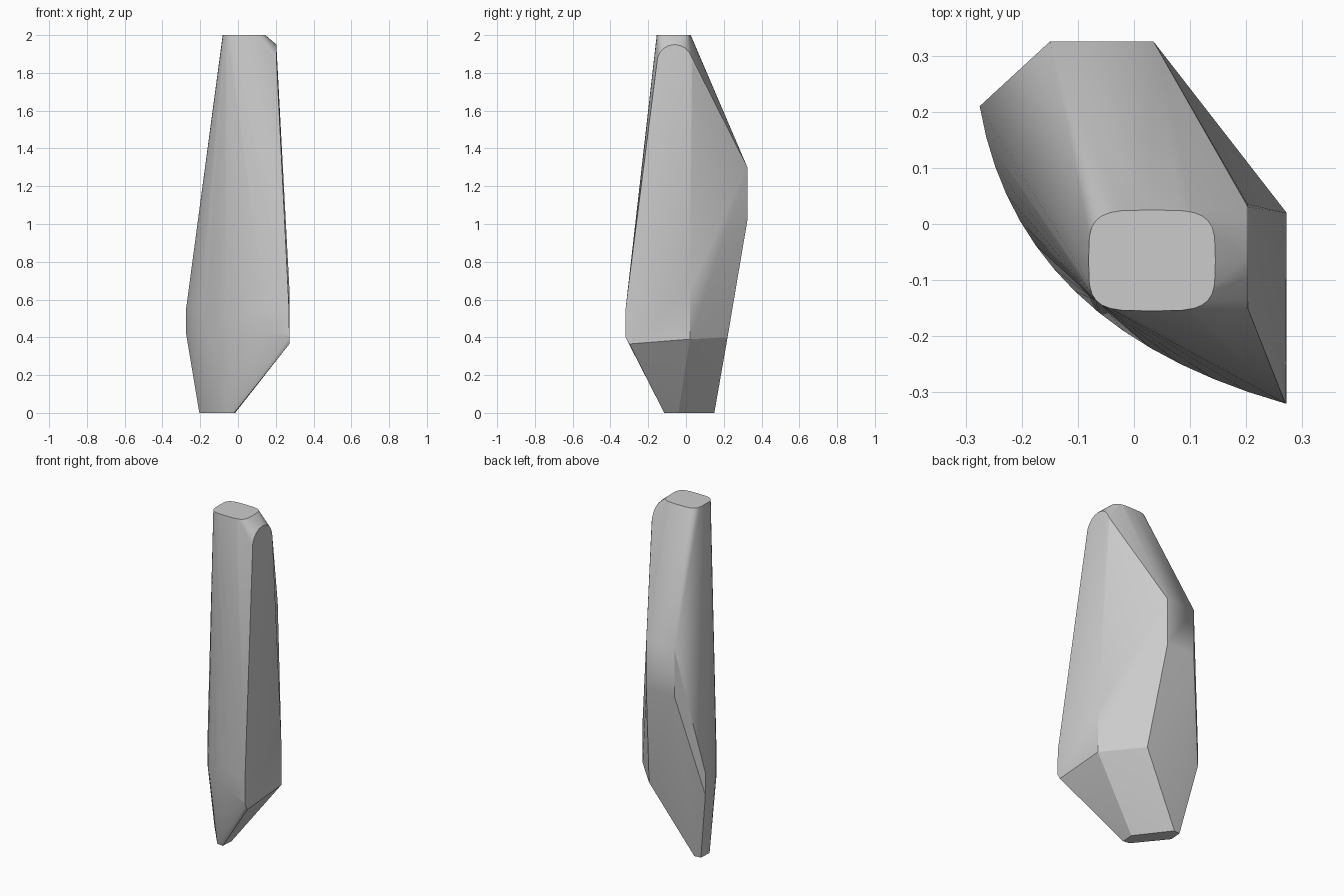
import bpy
import bmesh
import math
from mathutils import Vector

default_cube = bpy.data.objects.get("Cube")
if default_cube:
    bpy.data.objects.remove(default_cube, do_unlink=True)


def make_material(name, colour):
    material = bpy.data.materials.new(name)
    material.use_nodes = True
    material.diffuse_color = colour
    shader = material.node_tree.nodes["Principled BSDF"]
    shader.inputs["Base Color"].default_value = colour
    shader.inputs["Roughness"].default_value = 0.8
    return material


def rounded_ring(centre, half_size, height, count=28, power=0.5):
    """Rounded rectangle in a level plane."""
    ring = []
    for i in range(count):
        angle = math.tau * i / count
        c, s = math.cos(angle), math.sin(angle)
        x = centre[0] + half_size[0] * math.copysign(abs(c) ** power, c)
        y = centre[1] + half_size[1] * math.copysign(abs(s) ** power, s)
        ring.append((x, y, height))
    return ring


def curved_side(start, control, end, low, high, count=14):
    """Upright band that follows a quadratic curve in plan."""
    a, b, c = Vector(start), Vector(control), Vector(end)
    band = []
    for i in range(count + 1):
        t = i / count
        p = a * (1 - t) ** 2 + b * (2 * t * (1 - t)) + c * t ** 2
        band += [(p.x, p.y, low), (p.x, p.y, high)]
    return band


def arched_facet(x, centre_y, half_width, spring, rise, count=10):
    """Half-round top of the flat side facet."""
    arch = []
    for i in range(count + 1):
        angle = math.pi * i / count
        arch.append((x, centre_y + half_width * math.cos(angle),
                     spring + rise * math.sin(angle)))
    return arch


# Flat top, bulging front and flat side facet
points = rounded_ring((0.032, -0.065), (0.113, 0.09), 2.0)
points += curved_side((-0.275, 0.21), (-0.208, -0.185), (0.27, -0.32), 0.42, 0.55)
points += arched_facet(0.203, -0.06, 0.095, 1.85, 0.1)
points += [(0.272, 0.02, 0.66), (0.272, 0.02, 0.39),
           (0.272, -0.3, 0.365), (0.272, -0.32, 0.4)]

# Back ridge and the corner below it
for z in (1.02, 1.3):
    points += [(-0.15, 0.325, z), (0.035, 0.325, z)]
points.append((0.09, 0.22, 0.4))

# Narrow slanted foot
points += [(x, y, 0) for x, y in ((-0.02, -0.115), (-0.015, -0.04), (-0.16, 0.15),
                                  (-0.2, 0.145), (-0.205, 0.07), (-0.06, -0.11))]

# Wrap the profiles in one faceted skin
bm = bmesh.new()
for point in points:
    bm.verts.new(point)
hull = bmesh.ops.convex_hull(bm, input=bm.verts)
loose = {v for v in hull["geom_interior"] + hull["geom_unused"]
         if isinstance(v, bmesh.types.BMVert)}
bmesh.ops.delete(bm, geom=list(loose), context="VERTS")
bmesh.ops.dissolve_limit(bm, angle_limit=math.radians(1),
                         verts=bm.verts, edges=bm.edges)
bmesh.ops.recalc_face_normals(bm, faces=bm.faces)

mesh = bpy.data.meshes.new("stone_shard")
bm.to_mesh(mesh)
bm.free()
mesh.materials.append(make_material("stone grey", (0.6, 0.6, 0.6, 1)))
shard = bpy.data.objects.new("stone_shard", mesh)
bpy.context.collection.objects.link(shard)

# Soft curves, crisp facet edges
bpy.ops.object.select_all(action="DESELECT")
shard.select_set(True)
bpy.context.view_layer.objects.active = shard
bpy.ops.object.shade_smooth_by_angle(angle=math.radians(25))
